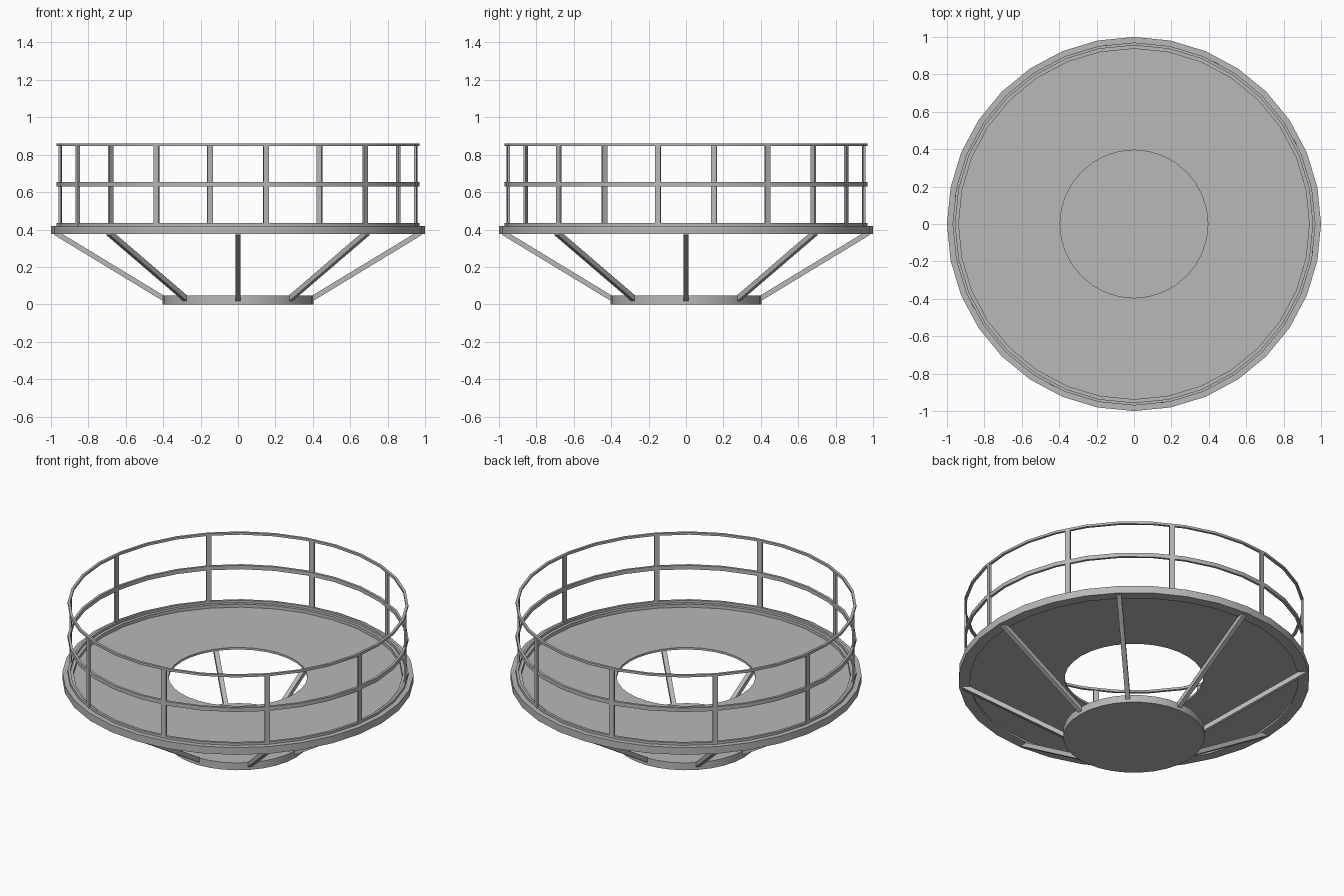
import bpy
import bmesh
from math import cos, sin, pi, radians
from mathutils import Matrix, Vector

if "Cube" in bpy.data.objects:
    bpy.data.objects.remove(bpy.data.objects["Cube"])

SIDES = 32

metal = bpy.data.materials.new("grey_metal")
metal.use_nodes = True
grey = (0.48, 0.48, 0.48, 1)
metal.diffuse_color = grey
metal.node_tree.nodes["Principled BSDF"].inputs["Base Color"].default_value = grey


def finish(name, bm):
    """Turn a bmesh into a named, shaded object."""
    bmesh.ops.recalc_face_normals(bm, faces=bm.faces[:])
    mesh = bpy.data.meshes.new(name)
    bm.to_mesh(mesh)
    bm.free()
    mesh.materials.append(metal)
    mesh.shade_smooth()
    mesh.set_sharp_from_angle(angle=radians(30))
    obj = bpy.data.objects.new(name, mesh)
    bpy.context.collection.objects.link(obj)
    return obj


def ring(name, inner, outer, bottom, top):
    """Flat hoop with a rectangular section."""
    bm = bmesh.new()
    section = [(inner, bottom), (outer, bottom), (outer, top), (inner, top)]
    loops = []
    for i in range(SIDES):
        a = 2 * pi * i / SIDES
        loops.append([bm.verts.new((r * cos(a), r * sin(a), z)) for r, z in section])
    for i in range(SIDES):
        here, there = loops[i], loops[(i + 1) % SIDES]
        for j in range(4):
            k = (j + 1) % 4
            bm.faces.new((here[j], there[j], there[k], here[k]))
    return finish(name, bm)


def bar(name, start, end, width, depth, angle):
    """Box beam between two (radius, height) points, turned about the z axis."""
    p, q = Vector((start[0], 0, start[1])), Vector((end[0], 0, end[1]))
    along = q - p
    bm = bmesh.new()
    bmesh.ops.create_cube(bm, size=1)
    bmesh.ops.scale(bm, vec=(depth, width, along.length), verts=bm.verts)
    tilt = Vector((0, 0, 1)).rotation_difference(along).to_matrix().to_4x4()
    place = Matrix.Rotation(angle, 4, "Z") @ Matrix.Translation((p + q) / 2) @ tilt
    bmesh.ops.transform(bm, matrix=place, verts=bm.verts)
    return finish(name, bm)


# Platform: heavy rim with a thin recessed deck around the central opening
ring("platform_rim", 0.937, 1.0, 0.375, 0.42)
ring("deck", 0.395, 0.94, 0.387, 0.40)

# Railing hoops
ring("toe_rail", 0.955, 0.97, 0.418, 0.435)
ring("middle_rail", 0.955, 0.97, 0.63, 0.655)
ring("top_rail", 0.955, 0.97, 0.847, 0.861)

# Railing posts
for i in range(10):
    bar(f"railing_post_{i + 1}", (0.962, 0.42), (0.962, 0.85),
        0.03, 0.012, radians(27 + 36 * i))

# Lower hub disc
hub = bmesh.new()
bmesh.ops.create_cone(hub, cap_ends=True, segments=SIDES, radius1=0.403,
                      radius2=0.403, depth=0.046,
                      matrix=Matrix.Translation((0, 0, 0.023))
                      @ Matrix.Rotation(pi / SIDES * 2, 4, "Z"))
finish("lower_hub", hub)

# Sloping struts from the hub to the rim
for i in range(8):
    bar(f"support_strut_{i + 1}", (0.385, 0.024), (0.975, 0.382),
        0.027, 0.027, i * pi / 4)
